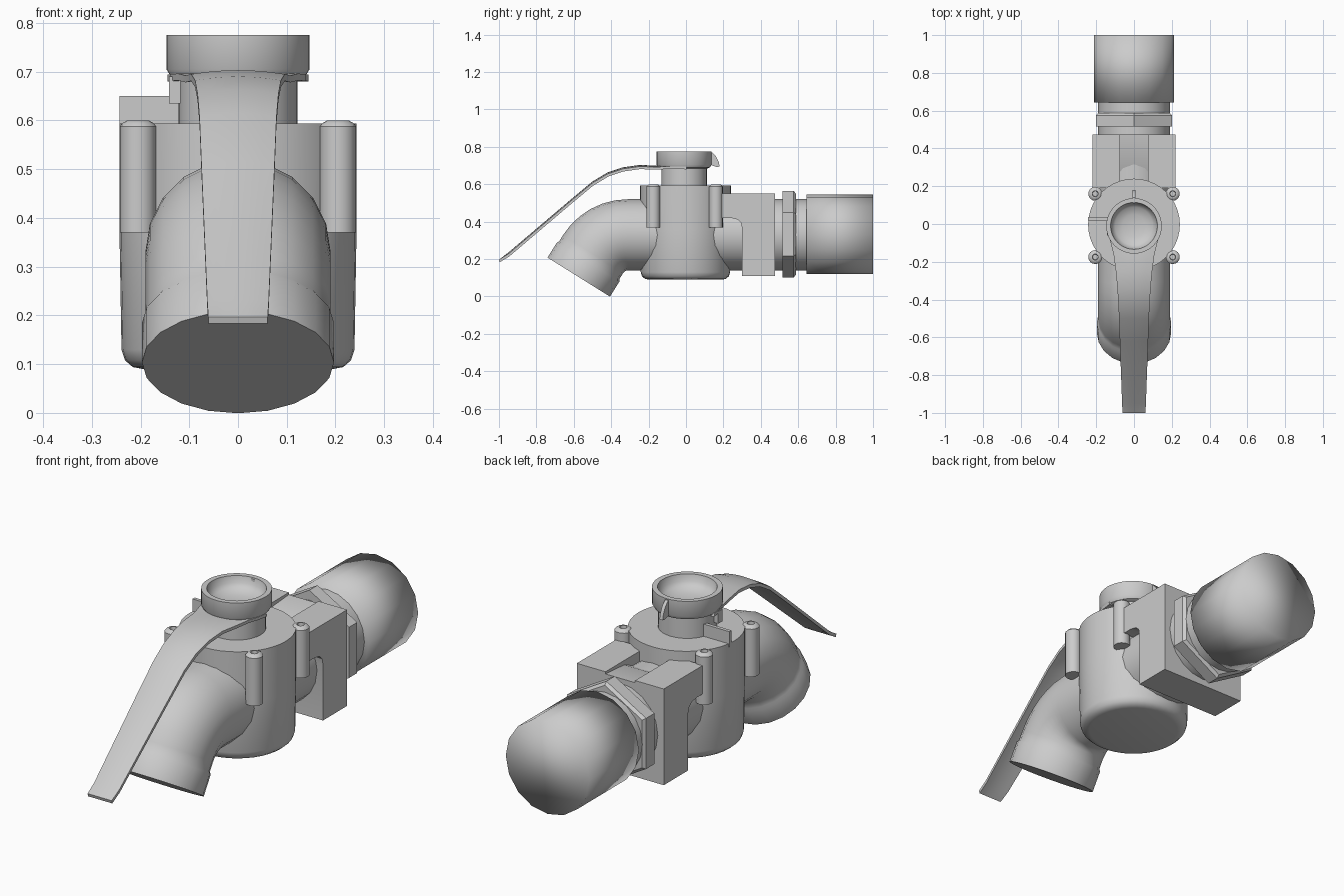
import bpy, bmesh
from math import sin, cos, pi, radians

if "Cube" in bpy.data.objects:
    bpy.data.objects.remove(bpy.data.objects["Cube"])


def finish(name, bm, angle=35):
    bmesh.ops.recalc_face_normals(bm, faces=bm.faces)
    me = bpy.data.meshes.new(name)
    bm.to_mesh(me)
    bm.free()
    ob = bpy.data.objects.new(name, me)
    bpy.context.collection.objects.link(ob)
    bpy.ops.object.select_all(action='DESELECT')
    ob.select_set(True)
    bpy.context.view_layer.objects.active = ob
    if angle >= 180:
        bpy.ops.object.shade_smooth()
    else:
        bpy.ops.object.shade_smooth_by_angle(angle=radians(angle))
    return ob


def tube(name, rings, n, rot=0.0, angle=35):
    """Capped skin over rings (x, y, z, radius, direction in the YZ plane)."""
    bm = bmesh.new()
    loops = []
    for x, y, z, r, a in rings:
        a = radians(a)
        loop = []
        for i in range(n):
            t = rot + 2 * pi * i / n
            loop.append(bm.verts.new((x + r * cos(t),
                                      y - r * sin(t) * sin(a),
                                      z + r * sin(t) * cos(a))))
        loops.append(loop)
    for p, q in zip(loops, loops[1:]):
        for i in range(n):
            j = (i + 1) % n
            bm.faces.new((p[i], p[j], q[j], q[i]))
    bm.faces.new(loops[0])
    bm.faces.new(loops[-1])
    return finish(name, bm, angle)


def lathe(name, x, y, profile, n):
    return tube(name, [(x, y, z, r, 90) for r, z in profile], n)


def slab(name, profile, x0, x1):
    """YZ outline extruded from x0 to x1."""
    bm = bmesh.new()
    f = bm.faces.new([bm.verts.new((x0, y, z)) for y, z in profile])
    g = bmesh.ops.extrude_face_region(bm, geom=[f])['geom']
    bmesh.ops.translate(bm, vec=(x1 - x0, 0, 0),
                        verts=[v for v in g if isinstance(v, bmesh.types.BMVert)])
    return finish(name, bm)


def rect(y0, y1, z0, z1):
    return [(y0, z0), (y1, z0), (y1, z1), (y0, z1)]


# Valve body with rounded bottom edge
lathe("valve_body", 0, -0.003,
      [(0.195, 0.09), (0.216, 0.094), (0.232, 0.108), (0.239, 0.13),
       (0.243, 0.36), (0.243, 0.594)], 40)

# Four screw bosses with hollow screw heads
for sx in (-1, 1):
    for y in (-0.175, 0.16):
        lathe("screw_boss", sx * 0.205, y,
              [(0.037, 0.37), (0.037, 0.588), (0.031, 0.595), (0.022, 0.6),
               (0.016, 0.6), (0.014, 0.58)], 16)

# Stem and bowl-shaped cap
lathe("stem", 0, -0.01, [(0.122, 0.58), (0.122, 0.7)], 32)
lathe("stem_cap", 0, -0.01,
      [(0.12, 0.683), (0.138, 0.69), (0.147, 0.705), (0.147, 0.775),
       (0.124, 0.775), (0.117, 0.745), (0.1, 0.727), (0.06, 0.715),
       (0.02, 0.711)], 40)

# Pointer fin, body stop and handle stop
slab("cap_pointer", [(0.11, 0.77), (0.14, 0.77), (0.16, 0.75), (0.175, 0.72),
                     (0.18, 0.695), (0.165, 0.692), (0.11, 0.71)], -0.008, 0.008)
slab("body_stop", rect(0.018, 0.034, 0.58, 0.65), -0.243, -0.11)
slab("handle_stop", rect(-0.06, -0.03, 0.635, 0.69), -0.142, -0.118)

# Lever handle: tapered, slightly arched strip
stations = [(0.0, 0.694, 0.145), (-0.05, 0.695, 0.138), (-0.1, 0.696, 0.123),
            (-0.16, 0.7, 0.108), (-0.25, 0.703, 0.096), (-0.34, 0.69, 0.088),
            (-0.42, 0.663, 0.083), (-0.5, 0.615, 0.079), (-0.62, 0.515, 0.075),
            (-0.95, 0.235, 0.063), (-1.0, 0.197, 0.061)]
bm = bmesh.new()
rows = []
for k, (y, z, w) in enumerate(stations):
    arch = 0.008 if 2 < k < 10 else 0.0
    rows.append([bm.verts.new((u / 3 * w, y, z - arch * (u / 3) ** 2))
                 for u in range(-3, 4)])
for p, q in zip(rows, rows[1:]):
    for i in range(6):
        bm.faces.new((p[i], q[i], q[i + 1], p[i + 1]))
for v in bm.verts:
    v.normal_update()
top = list(bm.faces)
g = bmesh.ops.extrude_face_region(bm, geom=top, use_keep_orig=True)['geom']
bmesh.ops.translate(bm, vec=(0, 0.004, -0.014),
                    verts=[v for v in g if isinstance(v, bmesh.types.BMVert)])
finish("lever_handle", bm)

# Curved spout with slightly wider closed mouth
spout = [(0, 0.0, 0.33, 0.19, 180)]
for k in range(7):
    b = 58 * k / 6
    spout.append((0, -0.31 - 0.22 * sin(radians(b)),
                  0.11 + 0.22 * cos(radians(b)), 0.19, 180 + b))
ly, lz = spout[-1][1:3]
for t, r in ((0.04, 0.19), (0.05, 0.197), (0.145, 0.197)):
    spout.append((0, ly - t * cos(radians(58)), lz - t * sin(radians(58)), r, 238))
tube("spout", spout, 20)

# Straight inlet neck
tube("inlet_neck", [(0, 0.0, 0.33, 0.19, 0), (0, 0.67, 0.33, 0.19, 0)], 20)

# Union block: two side posts and a grooved centre
post = [(0.475, 0.11), (0.475, 0.55), (0.19, 0.55), (0.19, 0.42), (0.24, 0.42),
        (0.275, 0.412), (0.294, 0.395), (0.3, 0.365), (0.3, 0.11)]
for s in (-1, 1):
    slab("union_block_side", post, s * 0.075, s * 0.22)
slab("union_block_centre", [(0.475, 0.11), (0.475, 0.54), (0.34, 0.53),
                            (0.2, 0.47), (0.2, 0.4), (0.3, 0.36), (0.3, 0.11)],
     -0.075, 0.075)

# Hexagonal nut
tube("hex_nut", [(0, 0.515, 0.333, 0.232, 0), (0, 0.575, 0.333, 0.232, 0),
                 (0, 0.587, 0.333, 0.218, 0)], 6, pi / 6, 20)

# Inlet pipe end, smoothed right over its closed end
tube("inlet_pipe", [(0, 0.643, 0.332, 0.212, 0), (0, 1.0, 0.332, 0.212, 0)],
     16, 0, 180)
